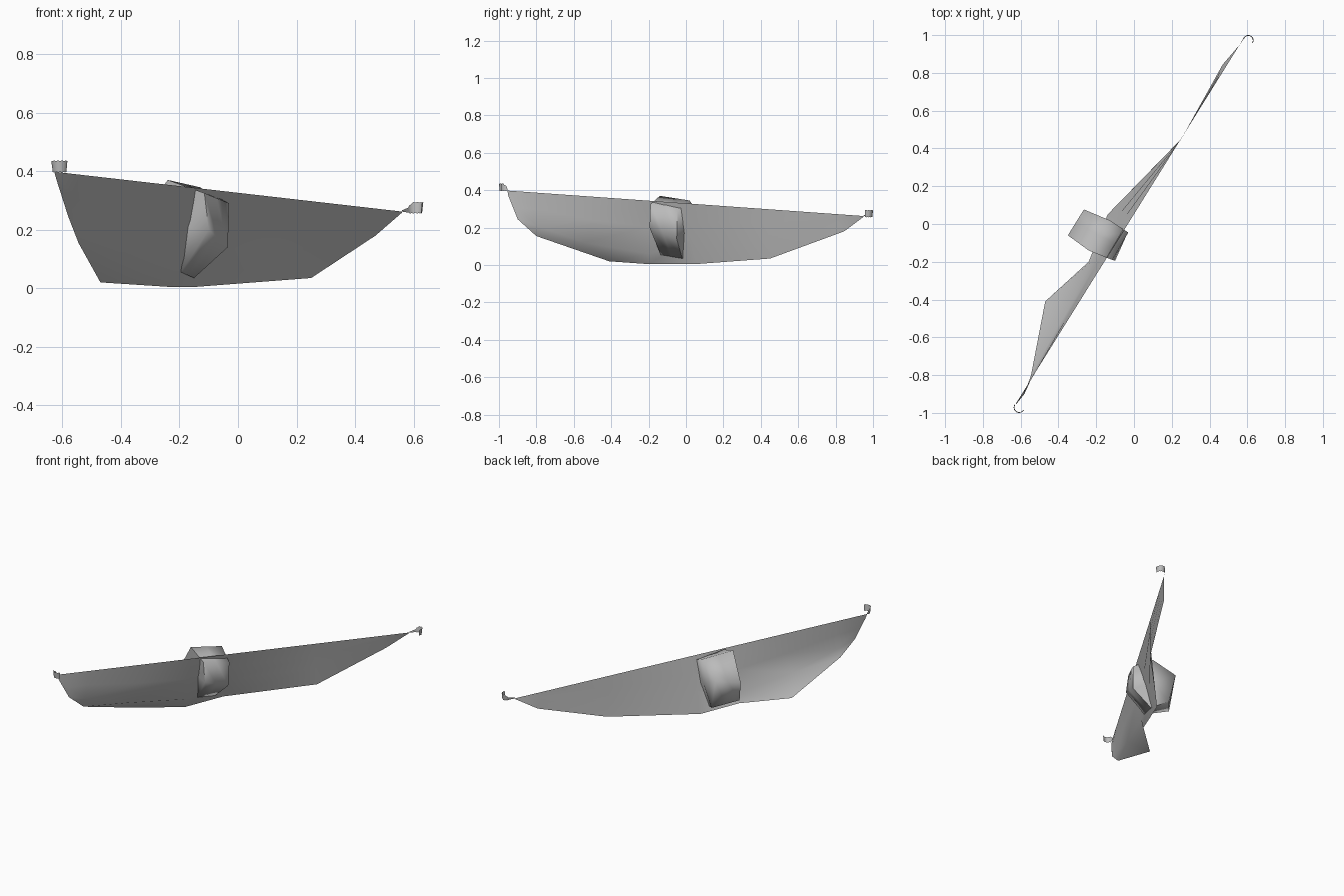
import bpy
import bmesh
import math
from mathutils import Vector

cube = bpy.data.objects.get("Cube")
if cube:
    bpy.data.objects.remove(cube)

grey = bpy.data.materials.new("plain_grey")
grey.use_nodes = True
grey.diffuse_color = (0.5, 0.5, 0.5, 1)
grey.node_tree.nodes["Principled BSDF"].inputs["Base Color"].default_value = (0.5, 0.5, 0.5, 1)


def grid_surface(name, rows, closed=False, angle=60):
    """Skin a list of equally long point rows with quads, merging repeated points."""
    bm = bmesh.new()
    grid = [[bm.verts.new(p) for p in row] for row in rows]
    following = grid[1:] + (grid[:1] if closed else [])
    for a, b in zip(grid, following):
        for i in range(len(a) - 1):
            bm.faces.new((a[i], b[i], b[i + 1], a[i + 1]))
    bmesh.ops.remove_doubles(bm, verts=bm.verts, dist=0.0001)
    mesh = bpy.data.meshes.new(name)
    bm.to_mesh(mesh)
    bm.free()
    mesh.materials.append(grey)
    obj = bpy.data.objects.new(name, mesh)
    bpy.context.collection.objects.link(obj)
    bpy.ops.object.select_all(action='DESELECT')
    obj.select_set(True)
    bpy.context.view_layer.objects.active = obj
    bpy.ops.object.shade_smooth_by_angle(angle=math.radians(angle))


# Cloth: straight upper edge, steep sheet down to a crease, then a flap swept back
start, end = Vector((-0.628, -0.955, 0.398)), Vector((0.56, 0.95, 0.262))
lower_edge = [
    (0.0, (-0.62, -0.95, 0.37), None),
    (0.03, (-0.58, -0.9, 0.245), None),
    (0.09, (-0.545, -0.8, 0.155), (-0.535, -0.8, 0.21)),
    (0.27, (-0.47, -0.41, 0.02), (-0.4, -0.54, 0.12)),
    (0.38, (-0.24, -0.2, 0.005), (-0.225, -0.2, 0.06)),
    (0.5, (-0.14, 0.05, 0.005), None),
    (0.73, (0.25, 0.45, 0.035), None),
    (0.92, (0.47, 0.845, 0.18), None),
    (1.0, (0.56, 0.95, 0.258), None),
]
cloth_rows = []
for s, low, crease in lower_edge:
    top, low = start.lerp(end, s), Vector(low)
    crease = Vector(crease) if crease else top.lerp(low, 0.6)
    cloth_rows.append([low, crease, top.lerp(crease, 0.5), top])
grid_surface("cloth", cloth_rows)

# Knot round the middle of the cloth: a bent band with bulging closed sides
knot_edges = [
    ((-0.24, -0.14, 0.37), (-0.13, 0.02, 0.345)),
    ((-0.115, -0.19, 0.325), (-0.03, -0.045, 0.29)),
    ((-0.1, -0.195, 0.2), (-0.035, -0.05, 0.14)),
    ((-0.195, -0.135, 0.055), (-0.15, -0.02, 0.035)),
    ((-0.335, -0.07, 0.1), (-0.225, 0.06, 0.07)),
    ((-0.35, -0.06, 0.22), (-0.265, 0.077, 0.26)),
]
knot_edges = [(Vector(p), Vector(q)) for p, q in knot_edges]
along = Vector((0.5, 0.87, 0)) * 0.008
near_cap = sum((p for p, q in knot_edges), Vector()) / len(knot_edges) - along
far_cap = sum((q for p, q in knot_edges), Vector()) / len(knot_edges) + along
grid_surface("knot", [[near_cap, p, p.lerp(q, 0.5), q, far_cap] for p, q in knot_edges],
             closed=True, angle=85)


# Hooked tie ends: upright, slightly flared ribbons following a curled path
def tie_end(name, root, centre, radius, first, last, height, base):
    rows = [[Vector(root), Vector(root) + Vector((0, 0, 0.004))]]
    steps = 12
    for k in range(steps + 1):
        a = math.radians(first + (last - first) * k / steps)
        out = Vector((math.cos(a), math.sin(a), 0))
        wave = 0.003 * (k % 2)
        foot = Vector((*centre, base - wave)) + out * (radius - 0.003)
        rise = height * min(1, 0.5 + k / 6) + 2 * wave
        rows.append([foot, foot + out * 0.004 + Vector((0, 0, rise))])
    grid_surface(name, rows)


tie_end("right_tie_end", start, (-0.608, -0.971), 0.028, 150, 330, 0.036, 0.398)
tie_end("left_tie_end", end, (0.605, 0.972), 0.027, 150, -35, 0.034, 0.258)
